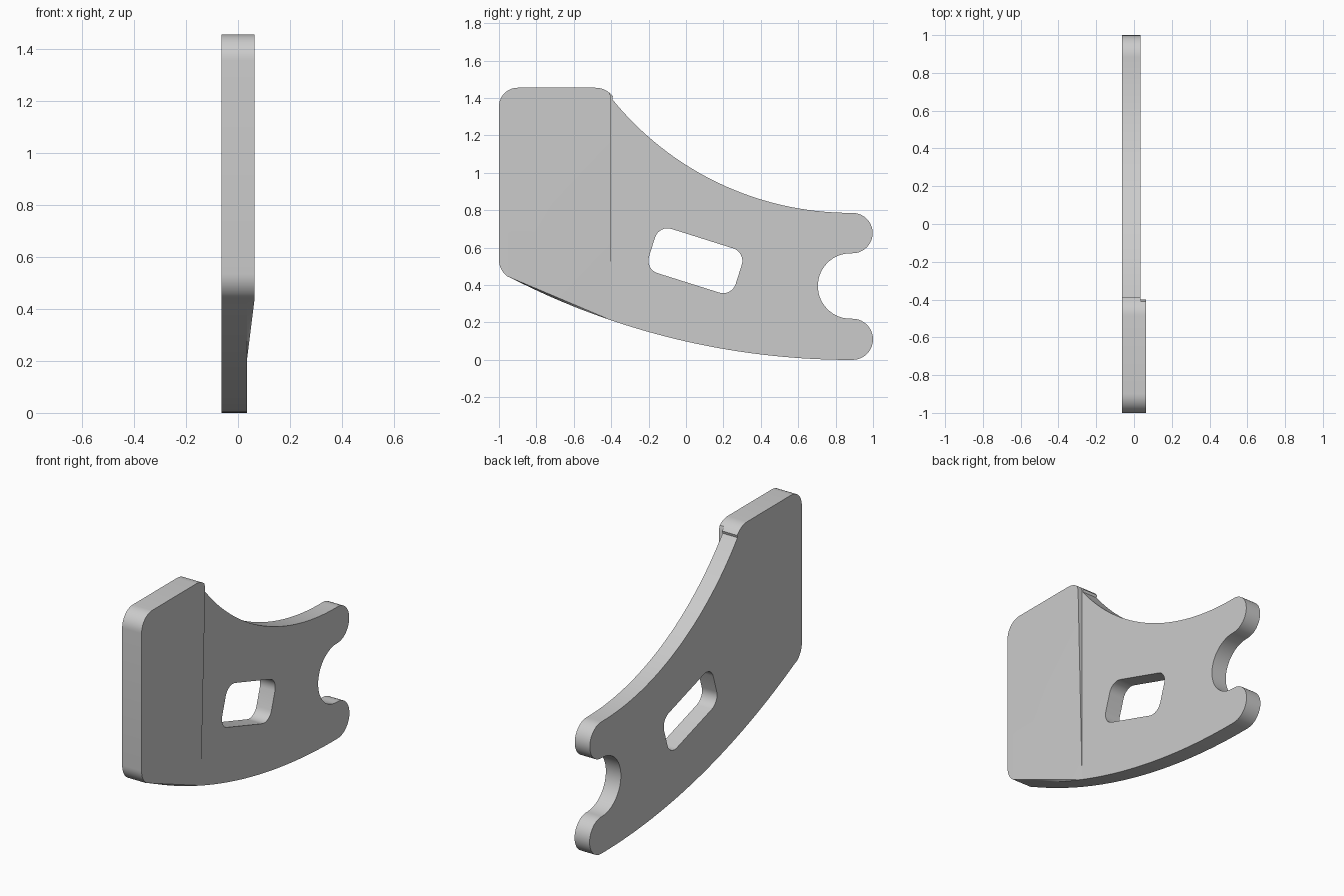
import bpy, bmesh
from math import radians, cos, sin, pi

cube = bpy.data.objects.get("Cube")
if cube:
    bpy.data.objects.remove(cube)

grey = bpy.data.materials.new("plain grey")
grey.use_nodes = True
colour = (0.6, 0.6, 0.6, 1)
grey.diffuse_color = colour
grey.node_tree.nodes["Principled BSDF"].inputs["Base Color"].default_value = colour

BACK, FACE, PAD = -0.064, 0.035, 0.064
STEP_Y, LOW_Z = -0.4, 0.45


def arc(y, z, r, start, end, n):
    angles = [radians(start + (end - start) * i / n) for i in range(n + 1)]
    return [(y + r * cos(a), z + r * sin(a)) for a in angles]


def finish(obj):
    bpy.ops.object.select_all(action='DESELECT')
    obj.select_set(True)
    bpy.context.view_layer.objects.active = obj
    bpy.ops.object.shade_smooth_by_angle(angle=radians(30))


# Side profile, running counter-clockwise in (y, z)
bottom = arc(0.88, 3.98, 3.98, -117.2, -90, 32)
fork = (arc(0.89, 0.11, 0.11, -90, 90, 20)
        + arc(0.88, 0.395, 0.175, -90, -270, 28)
        + arc(0.89, 0.678, 0.108, -90, 90, 20))
sweep = arc(0.88, 2.426, 1.64, -90, -141, 32)
head = (arc(-0.485, 1.335, 0.12, 38, 90, 8)
        + arc(-0.9, 1.355, 0.1, 90, 180, 10)
        + arc(-0.89, 0.535, 0.11, 180, 236, 8))
outline = bottom + fork + sweep + head

# Tilted slot with rounded corners
tilt, slot = -17.5, []
for k, (u, v) in enumerate([(1, 1), (-1, 1), (-1, -1), (1, -1)]):
    u, v, t = u * 0.173, v * 0.054, radians(tilt)
    slot += arc(0.05 + u * cos(t) - v * sin(t), 0.53 + u * sin(t) + v * cos(t),
                0.07, tilt + 90 * k, tilt + 90 * k + 90, 8)

# Main plate: filled profile with thickness
curve = bpy.data.curves.new("plate", 'CURVE')
curve.dimensions = '2D'
curve.fill_mode = 'BOTH'
curve.extrude = (FACE - BACK) / 2
for loop in (outline, slot):
    spline = curve.splines.new('POLY')
    spline.points.add(len(loop) - 1)
    for point, (y, z) in zip(spline.points, loop):
        point.co = (y, z, 0, 1)
    spline.use_cyclic_u = True
plate = bpy.data.objects.new("plate", curve)
bpy.context.collection.objects.link(plate)
plate.rotation_euler = (pi / 2, 0, pi / 2)
plate.location.x = (FACE + BACK) / 2
bpy.ops.object.select_all(action='DESELECT')
plate.select_set(True)
bpy.context.view_layer.objects.active = plate
bpy.ops.object.convert(target='MESH')
plate = bpy.context.object
bm = bmesh.new()
bm.from_mesh(plate.data)
bmesh.ops.remove_doubles(bm, verts=bm.verts, dist=0.0005)
bmesh.ops.recalc_face_normals(bm, faces=bm.faces)
bm.to_mesh(plate.data)
bm.free()
plate.data.materials.clear()
plate.data.materials.append(grey)
finish(plate)

# Raised pad: thick at the head, sloping down to the plate at its lower edge
edge = ([p for p in bottom if p[0] < STEP_Y] + [(STEP_Y, 0.212), (STEP_Y, 1.4)]
        + [p for p in head if p[0] < STEP_Y])
bm = bmesh.new()
under = [bm.verts.new((FACE - 0.001, y, z)) for y, z in edge]
over = [bm.verts.new((PAD if i == 0 or z > 0.435 else FACE + 0.0005, y, z))
        for i, (y, z) in enumerate(edge)]
count = len(edge)
bm.faces.new(under[::-1])
for i in range(count):
    j = (i + 1) % count
    bm.faces.new((under[i], under[j], over[j], over[i]))
    if 0 < i < count - 1:
        bm.faces.new((over[0], over[i], over[j]))
bmesh.ops.remove_doubles(bm, verts=bm.verts, dist=0.0005)
bmesh.ops.recalc_face_normals(bm, faces=bm.faces)
mesh = bpy.data.meshes.new("raised_pad")
bm.to_mesh(mesh)
bm.free()
mesh.materials.append(grey)
pad = bpy.data.objects.new("raised_pad", mesh)
bpy.context.collection.objects.link(pad)
finish(pad)
